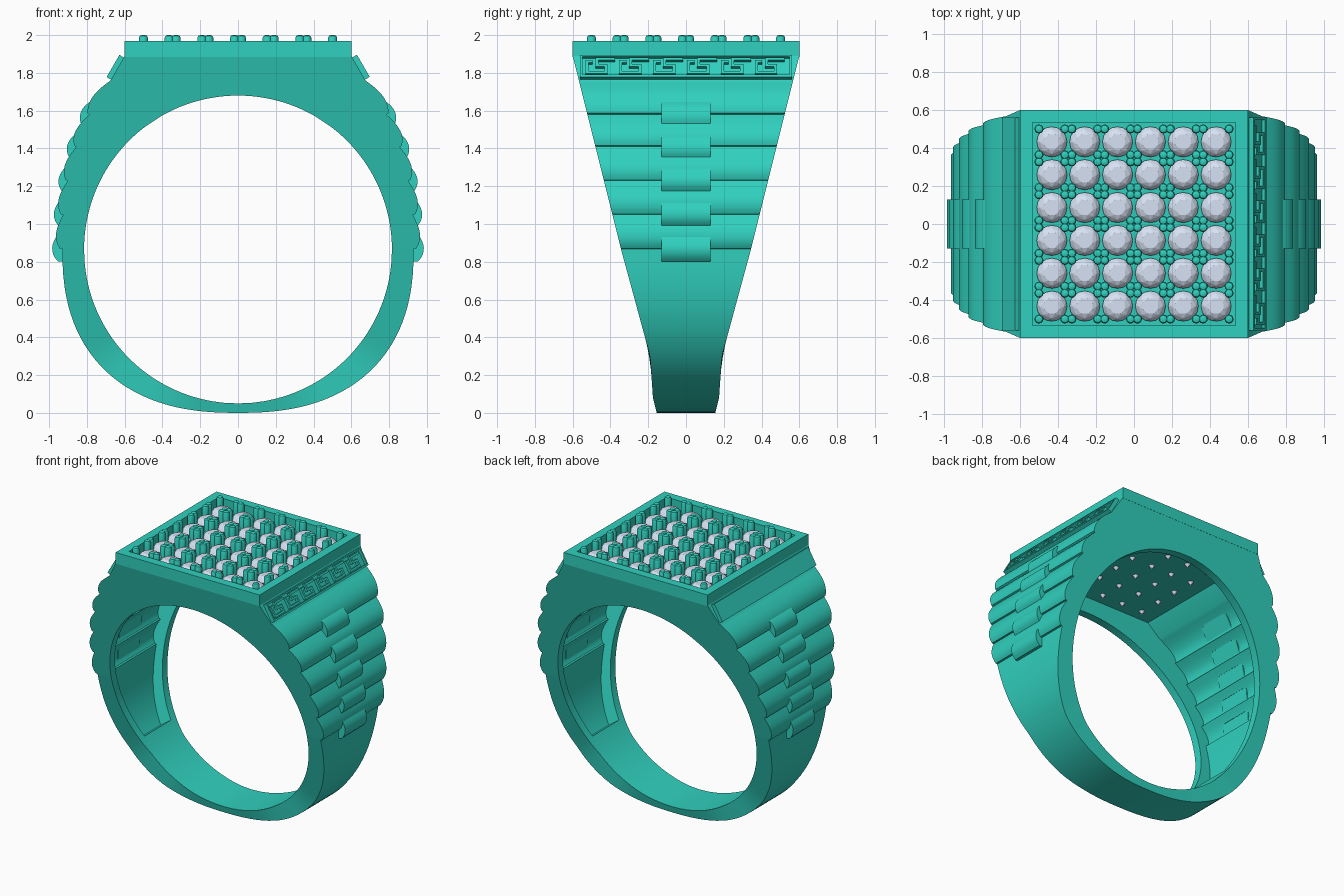
import bpy, bmesh
from math import sin, cos, pi, hypot
from mathutils import Vector, Matrix

if "Cube" in bpy.data.objects:
    bpy.data.objects.remove(bpy.data.objects["Cube"])

def material(name, rgb):
    m = bpy.data.materials.new(name)
    m.diffuse_color = (*rgb, 1)
    m.use_nodes = True
    m.node_tree.nodes["Principled BSDF"].inputs["Base Color"].default_value = m.diffuse_color
    return m

GREEN = material("green_metal", (0.03, 0.64, 0.52))
GEM = material("pale_gem", (0.68, 0.76, 0.9))

def finish(bm, name, mat=GREEN, smooth=True):
    bmesh.ops.recalc_face_normals(bm, faces=bm.faces[:])
    me = bpy.data.meshes.new(name)
    bm.to_mesh(me)
    bm.free()
    ob = bpy.data.objects.new(name, me)
    bpy.context.collection.objects.link(ob)
    if mat:
        me.materials.append(mat)
    if smooth:
        bpy.ops.object.select_all(action='DESELECT')
        ob.select_set(True)
        bpy.context.view_layer.objects.active = ob
        bpy.ops.object.shade_smooth_by_angle(angle=0.5)
    return ob

def interp(table, v):
    for (a, p), (b, q) in zip(table, table[1:]):
        if v <= b:
            return p + (q - p) * (v - a) / (b - a)
    return table[-1][1]

def hexa(bm, pts):
    """Box from 8 points ordered by binary corner index."""
    v = [bm.verts.new(p) for p in pts]
    for f in ((0, 1, 3, 2), (4, 5, 7, 6), (0, 1, 5, 4), (2, 3, 7, 6), (0, 2, 6, 4), (1, 3, 7, 5)):
        bm.faces.new([v[i] for i in f])

def box(bm, x, y, z):
    hexa(bm, [(a, b, c) for a in x for b in y for c in z])

CZ, R = 0.865, 0.815                      # finger hole
WIDTH = [(0, .155), (.08, .175), (.3, .19), (.87, .345), (1.89, .6), (2, .6)]
JOINTS = [(.93, .87), (.925, 1.05), (.90, 1.23), (.855, 1.41), (.785, 1.58), (.675, 1.76)]
SIDE = [(.7, .93)] + [(z, x) for x, z in JOINTS]

def scallop(p, q, bulge, n=10):
    """Bulging arc from lower point p to upper point q, fullest near the bottom."""
    d = Vector((q[0] - p[0], q[1] - p[1])).normalized()
    out = []
    for i in range(n + 1):
        t = i / n
        b = bulge * sin(pi * (0.12 + 0.88 * t ** 0.85))
        out.append((p[0] + (q[0] - p[0]) * t + d.y * b, p[1] + (q[1] - p[1]) * t - d.x * b))
    return out

# Half outline of the band: rounded base, five ridges, sloped shoulder, flat top
E = 2 / 2.4
half = [(.93 * sin(a) ** E, .87 - .87 * max(cos(a), 0) ** E) for a in [pi / 2 * i / 28 for i in range(28)]]
half.append((.93, .868))
for p, q in zip(JOINTS, JOINTS[1:]):
    half += scallop(p, q, .036)
half += [(.6 * (1 - i / 12), 1.89) for i in range(13)]
outline = half + [(-x, z) for x, z in reversed(half[1:-1])]

def section(x, z, hollow):
    """U-shaped cross-section of the band at one outline point."""
    r = hypot(x, z - CZ)
    dx, dz = x / r, (z - CZ) / r
    deep = r - .05
    if dz > 0:
        deep = min(deep, (1.83 - CZ) / dz)
    if not hollow:
        deep = R
    w = lambda rad, off=0: interp(WIDTH, CZ + dz * rad) - off
    P = lambda rad, y: (dx * rad, y, CZ + dz * rad)
    right = [P(r, w(r)), P(R, w(R)), P(R, w(R, .06)), P(deep, w(deep, .06))]
    return right + [(a, -b, c) for a, b, c in reversed(right)]

# Ring band, hollow inside from just above the base
sections, was = [], False
for x, z in outline:
    hollow = z > .3
    if hollow and not was:
        sections.append(section(x, z, False))
    if was and not hollow:
        sections.append(section(*last, False))
    sections.append(section(x, z, hollow))
    was, last = hollow, (x, z)
bm = bmesh.new()
loops = [[bm.verts.new(p) for p in s] for s in sections]
for i, a in enumerate(loops):
    b = loops[(i + 1) % len(loops)]
    for j in range(8):
        k = (j + 1) % 8
        bm.faces.new((a[j], a[k], b[k], b[j]))
bmesh.ops.remove_doubles(bm, verts=bm.verts[:], dist=1e-5)
band = finish(bm, "ring_band", smooth=False)

# Slots on the inside behind the centre links
bm = bmesh.new()
for s in (1, -1):
    for p, q in zip(JOINTS, JOINTS[1:]):
        x, z = (p[0] + q[0]) / 2, (p[1] + q[1]) / 2
        r = hypot(x, z - CZ)
        d = Vector((x, 0, z - CZ)) / r
        t = Vector((-d.z, 0, d.x))
        pts = [Vector((0, 0, CZ)) + d * rad + t * a + Vector((0, y, 0))
               for rad in (r - .07, r + .005) for a in (-.022, .022) for y in (-.11, .11)]
        hexa(bm, [(v.x * s, v.y, v.z) for v in pts])
cutter = finish(bm, "slot_cutter", None, False)
cutter.hide_render = True
cutter.hide_set(True)
mod = band.modifiers.new("slots", 'BOOLEAN')
mod.operation, mod.object, mod.solver = 'DIFFERENCE', cutter, 'EXACT'
bpy.context.view_layer.objects.active = band
band.select_set(True)
bpy.ops.object.modifier_apply(modifier=mod.name)
bpy.ops.object.shade_smooth_by_angle(angle=0.5)

# Centre links on both sides
LINK_Z = [.80, .985, 1.165, 1.34, 1.515, 1.68]
for s, side in ((1, "right"), (-1, "left")):
    bm = bmesh.new()
    for z0, z1 in zip(LINK_Z, LINK_Z[1:]):
        p, q = (interp(SIDE, z0), z0), (interp(SIDE, z1), z1)
        prof = scallop(p, q, .055) + [(q[0] - .02, q[1]), (p[0] - .02, p[1])]
        ends = [[bm.verts.new((s * x, y, z)) for x, z in prof] for y in (-.13, .13)]
        for e in ends:
            bm.faces.new(e)
        for i in range(len(prof)):
            j = (i + 1) % len(prof)
            bm.faces.new((ends[0][i], ends[0][j], ends[1][j], ends[1][i]))
    finish(bm, side + "_centre_links")

# Sloped shoulder panels; the right one carries a raised key pattern
def slab(bm, s, a, y, h):
    hexa(bm, [(s * (.602 + .5 * i + .866 * k), j, 1.88 - .866 * i + .5 * k)
              for i in a for j in y for k in h])

bm = bmesh.new()
slab(bm, -1, (0, .135), (-.56, .56), (-.02, .03))
finish(bm, "left_shoulder_panel", smooth=False)
bm = bmesh.new()
slab(bm, 1, (0, .135), (-.56, .56), (-.02, .012))
for a, y in (((0, .01), (-.56, .56)), ((.122, .135), (-.56, .56)),
             ((0, .135), (-.56, -.548)), ((0, .135), (.548, .56))):
    slab(bm, 1, a, y, (0, .032))
finish(bm, "right_shoulder_panel", smooth=False)
KEY = [((.06, .75), (.06, .08)), ((.06, .08), (.68, .08)), ((.68, .08), (.68, .5)), ((.68, .5), (.38, .5)),
       ((.38, .5), (.38, .9)), ((.38, .9), (.92, .9)), ((.06, .75), (.2, .75))]
bm = bmesh.new()
for n in range(6):
    y0 = -.535 + n * .1795
    for (u0, v0), (u1, v1) in KEY:
        us, vs, t = sorted((u0, u1)), sorted((v0, v1)), .008
        slab(bm, 1, (.115 - .1 * vs[1] - t, .115 - .1 * vs[0] + t),
             (y0 + .165 * us[0] - t, y0 + .165 * us[1] + t), (0, .032))
finish(bm, "key_pattern", smooth=False)

# Square frame around the stones
bm = bmesh.new()
rings = [[bm.verts.new((sx * h, sy * h, z)) for sx, sy in ((1, 1), (-1, 1), (-1, -1), (1, -1))]
         for h, z in ((.6, 1.885), (.6, 1.97), (.535, 1.97), (.535, 1.885))]
for i in range(4):
    for j in range(4):
        k, m = (j + 1) % 4, (i + 1) % 4
        bm.faces.new((rings[i][j], rings[i][k], rings[m][k], rings[m][j]))
finish(bm, "top_frame", smooth=False)

# 6 x 6 faceted stones, each held by four round-tipped prongs
def circle(n, r, z, turn=0):
    return [Vector((r * cos(2 * pi * (i + turn) / n), r * sin(2 * pi * (i + turn) / n), z)) for i in range(n)]

gem_pts = circle(16, .08, 1.918) + circle(8, .065, 1.94) + circle(8, .043, 1.952, .5) + [Vector((0, 0, 1.80))]
PRONG = [(.024, 1.88), (.024, 1.985), (.019, 1.996), (.009, 2.0)]
gems, prongs = bmesh.new(), bmesh.new()
for ix in range(6):
    for iy in range(6):
        c = Vector(((ix - 2.5) * .173, (iy - 2.5) * .173, 0))
        vs = [gems.verts.new(p + c) for p in gem_pts]
        bmesh.ops.convex_hull(gems, input=vs)
        for sx in (-1, 1):
            for sy in (-1, 1):
                o = c + Vector((sx * .068, sy * .068, 0))
                rows = [[prongs.verts.new(p + o) for p in circle(12, r, z)] for r, z in PRONG]
                for a, b in zip(rows, rows[1:]):
                    for i in range(12):
                        j = (i + 1) % 12
                        prongs.faces.new((a[i], a[j], b[j], b[i]))
                prongs.faces.new(rows[0])
                prongs.faces.new(rows[-1])
finish(gems, "stones", GEM, False)
finish(prongs, "prongs")
